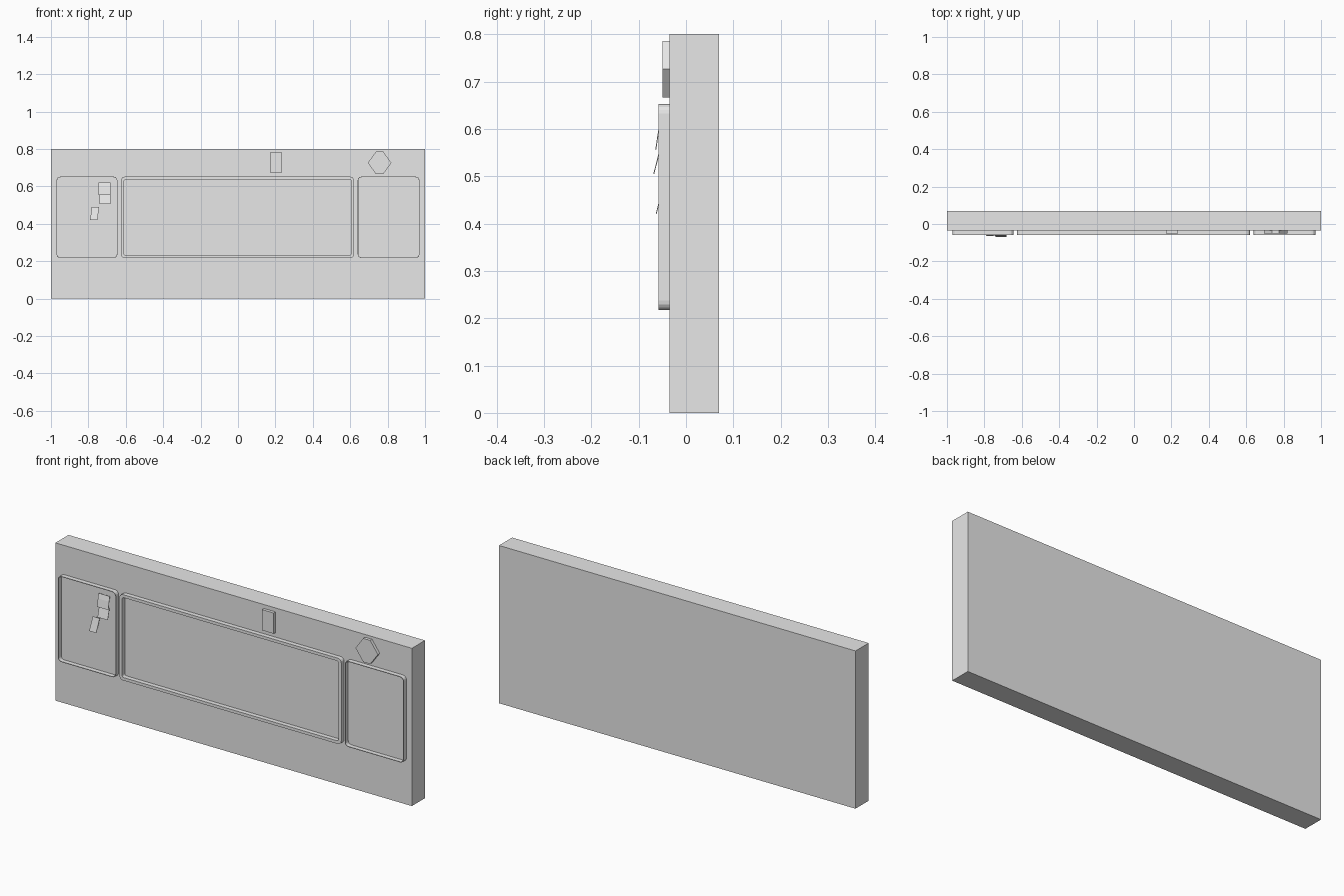
import bpy, bmesh, math
from mathutils import Vector

cube = bpy.data.objects.get("Cube")
if cube:
    bpy.data.objects.remove(cube)

grey = bpy.data.materials.new("plain_grey")
grey.use_nodes = True
grey.diffuse_color = (0.8, 0.8, 0.8, 1)
grey.node_tree.nodes["Principled BSDF"].inputs["Base Color"].default_value = (0.8, 0.8, 0.8, 1)

FACE = -0.035   # front face of the wall panel
RIM = -0.058    # front of the board rims


def finish(name, bm):
    bmesh.ops.recalc_face_normals(bm, faces=bm.faces)
    mesh = bpy.data.meshes.new(name)
    bm.to_mesh(mesh)
    bm.free()
    mesh.materials.append(grey)
    obj = bpy.data.objects.new(name, mesh)
    bpy.context.collection.objects.link(obj)
    return obj


def box(name, x0, x1, y0, y1, z0, z1):
    bm = bmesh.new()
    bmesh.ops.create_cube(bm, size=1)
    for v in bm.verts:
        v.co = Vector(((x0 + x1) / 2 + v.co.x * (x1 - x0),
                       (y0 + y1) / 2 + v.co.y * (y1 - y0),
                       (z0 + z1) / 2 + v.co.z * (z1 - z0)))
    return finish(name, bm)


def rounded(x0, x1, z0, z1, r, steps=4):
    """Outline of a rounded rectangle, as (x, z) pairs."""
    corners = [(x1 - r, z1 - r), (x0 + r, z1 - r), (x0 + r, z0 + r), (x1 - r, z0 + r)]
    pts = []
    for i, (cx, cz) in enumerate(corners):
        for s in range(steps + 1):
            a = math.pi / 2 * (i + s / steps)
            pts.append((cx + r * math.cos(a), cz + r * math.sin(a)))
    return pts


def frame(name, x0, x1, z0, z1, width, r=0.02):
    """Raised rounded rim, open in the middle."""
    outer = rounded(x0, x1, z0, z1, r)
    inner = rounded(x0 + width, x1 - width, z0 + width, z1 - width, max(r - width, 0.01))
    bm = bmesh.new()
    loops = [[bm.verts.new((x, y, z)) for x, z in pts]
             for pts, y in ((outer, FACE), (outer, RIM), (inner, RIM), (inner, FACE))]
    n = len(outer)
    for k in range(4):
        a, b = loops[k], loops[(k + 1) % 4]
        for i in range(n):
            j = (i + 1) % n
            bm.faces.new((a[i], a[j], b[j], b[i]))
    return finish(name, bm)


def paper(name, x0, x1, path, skew=0.0):
    """Thin curled sheet following (y, z) points from top to bottom."""
    bm = bmesh.new()
    top = path[0][1]
    rows = [[bm.verts.new((x + skew * (top - z), y, z)) for x in (x0, x1)] for y, z in path]
    for a, b in zip(rows, rows[1:]):
        bm.faces.new((a[0], a[1], b[1], b[0]))
    obj = finish(name, bm)
    solid = obj.modifiers.new("thickness", 'SOLIDIFY')
    solid.thickness = 0.002
    solid.offset = 0
    return obj


# Main panel
box("wall_panel", -1, 1, FACE, 0.07, 0, 0.8)

# Three shallow boards
frame("right_board_rim", -0.97, -0.645, 0.217, 0.652, 0.003)
frame("centre_board_frame", -0.625, 0.62, 0.217, 0.652, 0.015)
frame("left_board_rim", 0.64, 0.97, 0.217, 0.652, 0.003)

# Switch plate and ten-sided dial above the boards
box("switch_plate", 0.17, 0.235, -0.05, FACE, 0.675, 0.78)
bm = bmesh.new()
bmesh.ops.create_cone(bm, cap_ends=True, segments=10, radius1=0.063, radius2=0.063, depth=0.015)
for v in bm.verts:
    a = round((math.atan2(v.co.y, v.co.x)) / (math.pi / 5)) * math.pi / 5
    v.co = Vector((0.757 + 0.063 * math.cos(a), FACE - 0.0075 + v.co.z, 0.726 + 0.063 * math.sin(a)))
finish("round_dial", bm)

# Curled notes on the right board
paper("upper_note", -0.745, -0.682, [(-0.052, 0.62), (-0.058, 0.595), (-0.064, 0.555)])
paper("middle_note", -0.74, -0.683, [(-0.054, 0.56), (-0.059, 0.54), (-0.068, 0.505)])
paper("lower_note", -0.782, -0.743, [(-0.046, 0.49), (-0.053, 0.46), (-0.063, 0.42)], -0.12)
